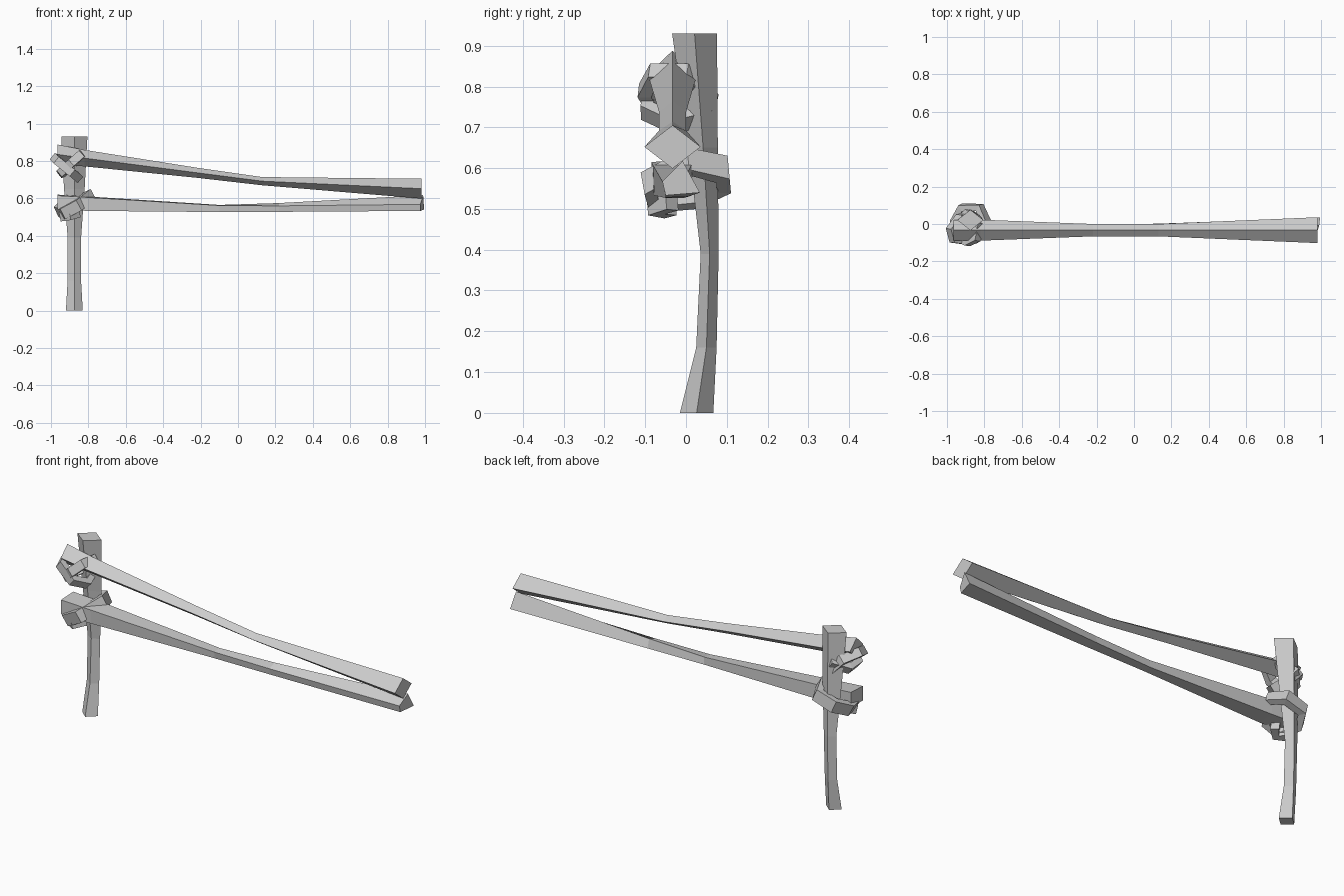
import bpy, bmesh
from mathutils import Vector

if "Cube" in bpy.data.objects:
    bpy.data.objects.remove(bpy.data.objects["Cube"])


def loft(name, rings, closed=False):
    """Skin a list of four-point rings into a flat-shaded solid."""
    bm = bmesh.new()
    vs = [[bm.verts.new(p) for p in r] for r in rings]
    n = len(vs)
    for i in range(n if closed else n - 1):
        a, b = vs[i], vs[(i + 1) % n]
        for k in range(4):
            j = (k + 1) % 4
            bm.faces.new((a[k], a[j], b[j], b[k]))
    if not closed:
        bm.faces.new(vs[0])
        bm.faces.new(vs[-1])
    bmesh.ops.recalc_face_normals(bm, faces=bm.faces)
    me = bpy.data.meshes.new(name)
    bm.to_mesh(me)
    bm.free()
    ob = bpy.data.objects.new(name, me)
    bpy.context.collection.objects.link(ob)
    return ob


def rope(name, pts, thick, width, closed=True):
    """Chunky square-section band following a few points."""
    pts = [Vector(p) for p in pts]
    c = sum(pts, Vector()) / len(pts)
    n = len(pts)
    rings = []
    for i, p in enumerate(pts):
        prev = pts[(i - 1) % n] if closed or i > 0 else p
        nxt = pts[(i + 1) % n] if closed or i < n - 1 else p
        t = (nxt - prev).normalized()
        side = t.cross(p - c).normalized()
        out = side.cross(t).normalized()
        o, s = out * thick / 2, side * width / 2
        rings.append([p + o + s, p + o - s, p - o - s, p - o + s])
    return loft(name, rings, closed)


# Post: diamond section, pinched below the rails (z, half x, y centre, half y)
post = []
for z, hx, y, hy in [(0, .045, .026, .041), (.16, .036, .05, .025),
                     (.39, .036, .058, .022), (.65, .055, .042, .036),
                     (.93, .07, .021, .055)]:
    x = -.875
    post.append([(x - hx, y, z), (x, y - hy, z), (x + hx, y, z), (x, y + hy, z)])
loft("post", post)

# Upper rail: diamond section, thin in the middle (x, half y, z centre, half z)
upper = []
for x, hy, z, hz in [(-.965, .055, .835, .053), (-.82, .056, .815, .044),
                     (-.22, .033, .737, .027), (.13, .033, .692, .022),
                     (.98, .069, .652, .053)]:
    y = -.033
    upper.append([(x, y, z + hz), (x, y - hy, z), (x, y, z - hz), (x, y + hy, z)])
loft("upper_rail", upper)

# Lower rail: twists from a flat square to a tilted end
loft("lower_rail", [
    [(-.965, -.085, .615), (-.965, -.085, .54), (-.965, .015, .54), (-.965, .015, .62)],
    [(-.8, -.08, .605), (-.8, -.078, .533), (-.8, .015, .533), (-.8, .015, .61)],
    [(-.1, -.055, .562), (-.1, -.05, .527), (-.1, -.005, .527), (-.1, -.008, .565)],
    [(.22, -.055, .56), (.22, -.05, .528), (.22, .005, .53), (.22, -.01, .575)],
    [(.975, -.058, .568), (.975, -.05, .533), (.995, .034, .54), (.99, -.008, .617)],
])

# Lower tie: one slanted loop round the post and the rail
rope("lower_tie", [(-.925, -.082, .525), (-.86, -.09, .56), (-.79, .01, .615),
                   (-.825, .088, .597), (-.92, .088, .567), (-.955, .02, .535)],
     .038, .062)
rope("lower_tie_end", [(-.94, -.04, .505), (-.90, -.075, .51), (-.86, -.035, .522)],
     .04, .05, closed=False)

# Upper ties: two crossing loops, their backs sunk in the post
rope("upper_tie_left", [(-.965, -.085, .8), (-.89, -.095, .74), (-.855, -.03, .71),
                        (-.875, .05, .73), (-.93, .035, .79), (-.98, -.03, .815)],
     .034, .045)
rope("upper_tie_right", [(-.845, -.08, .83), (-.89, -.1, .79), (-.945, -.07, .74),
                         (-.945, 0, .735), (-.89, .06, .765), (-.83, -.005, .83)],
     .034, .045)
